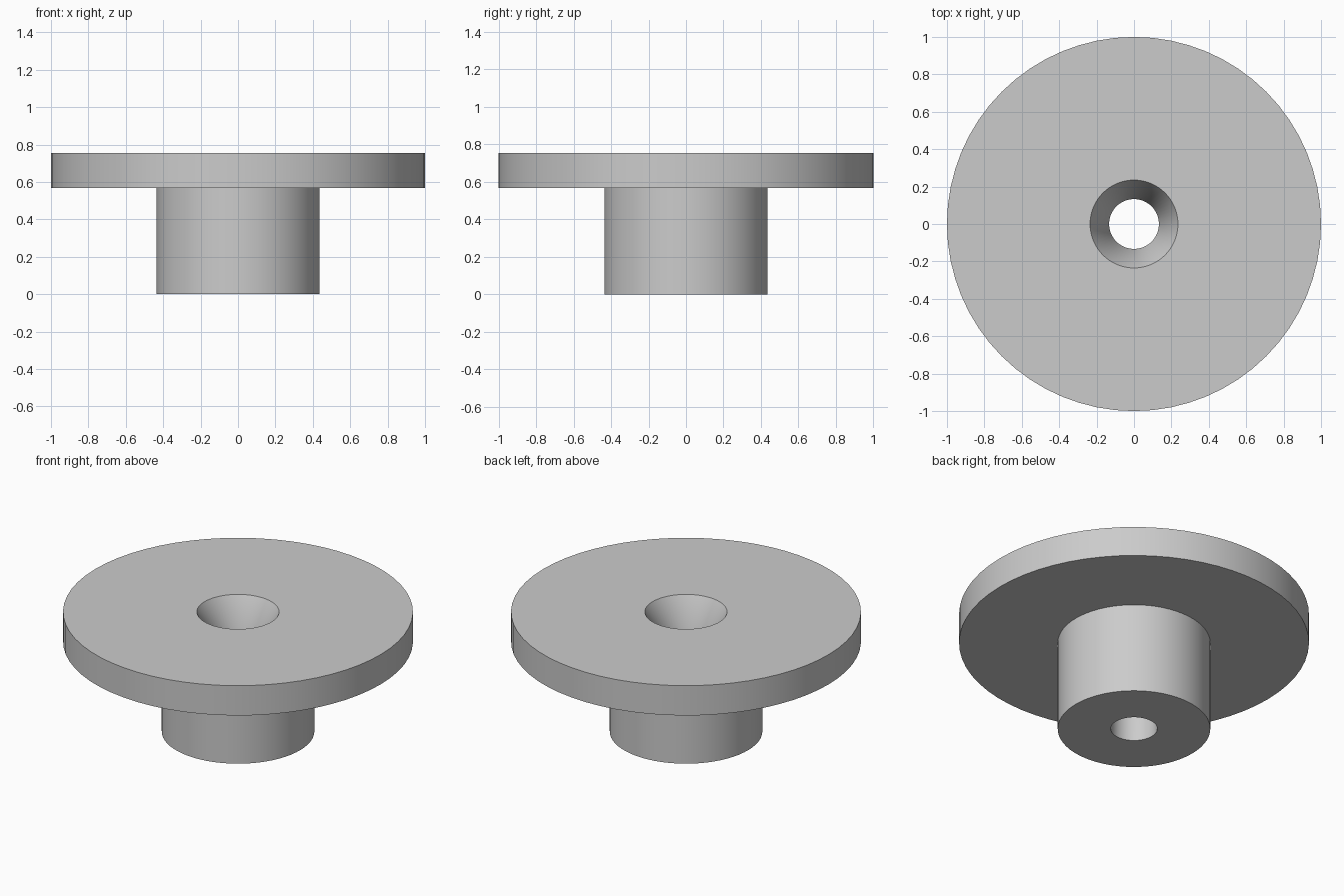
import bpy
import bmesh
import math

cube = bpy.data.objects.get("Cube")
if cube:
    bpy.data.objects.remove(cube, do_unlink=True)

SEGMENTS = 64

# Plain grey for the whole part
grey = bpy.data.materials.new("plain_grey")
grey.use_nodes = True
colour = (0.6, 0.6, 0.6, 1)
grey.diffuse_color = colour
grey.node_tree.nodes["Principled BSDF"].inputs["Base Color"].default_value = colour


def lathe(name, profile, material):
    """Revolve a closed (radius, height) profile around the z axis."""
    bm = bmesh.new()
    verts = [bm.verts.new((r, 0, z)) for r, z in profile]
    edges = [bm.edges.new((a, b)) for a, b in zip(verts, verts[1:] + verts[:1])]
    bmesh.ops.spin(bm, geom=verts + edges, cent=(0, 0, 0), axis=(0, 0, 1),
                   angle=math.tau, steps=SEGMENTS)
    bmesh.ops.remove_doubles(bm, verts=bm.verts[:], dist=0.0001)
    bmesh.ops.recalc_face_normals(bm, faces=bm.faces[:])
    mesh = bpy.data.meshes.new(name)
    bm.to_mesh(mesh)
    bm.free()
    mesh.materials.append(material)
    obj = bpy.data.objects.new(name, mesh)
    bpy.context.collection.objects.link(obj)
    bpy.ops.object.select_all(action="DESELECT")
    obj.select_set(True)
    bpy.context.view_layer.objects.active = obj
    bpy.ops.object.shade_smooth_by_angle(angle=math.radians(30))
    return obj


# Flanged bushing: stem, wide flange, countersink and through bore
HEIGHT, FLANGE_BASE = 0.755, 0.567
STEM, BORE, SINK = 0.436, 0.133, 0.235
lathe("flanged_bushing", [
    (BORE, 0), (STEM, 0), (STEM, FLANGE_BASE), (1, FLANGE_BASE),
    (1, HEIGHT), (SINK, HEIGHT), (BORE, FLANGE_BASE),
], grey)
